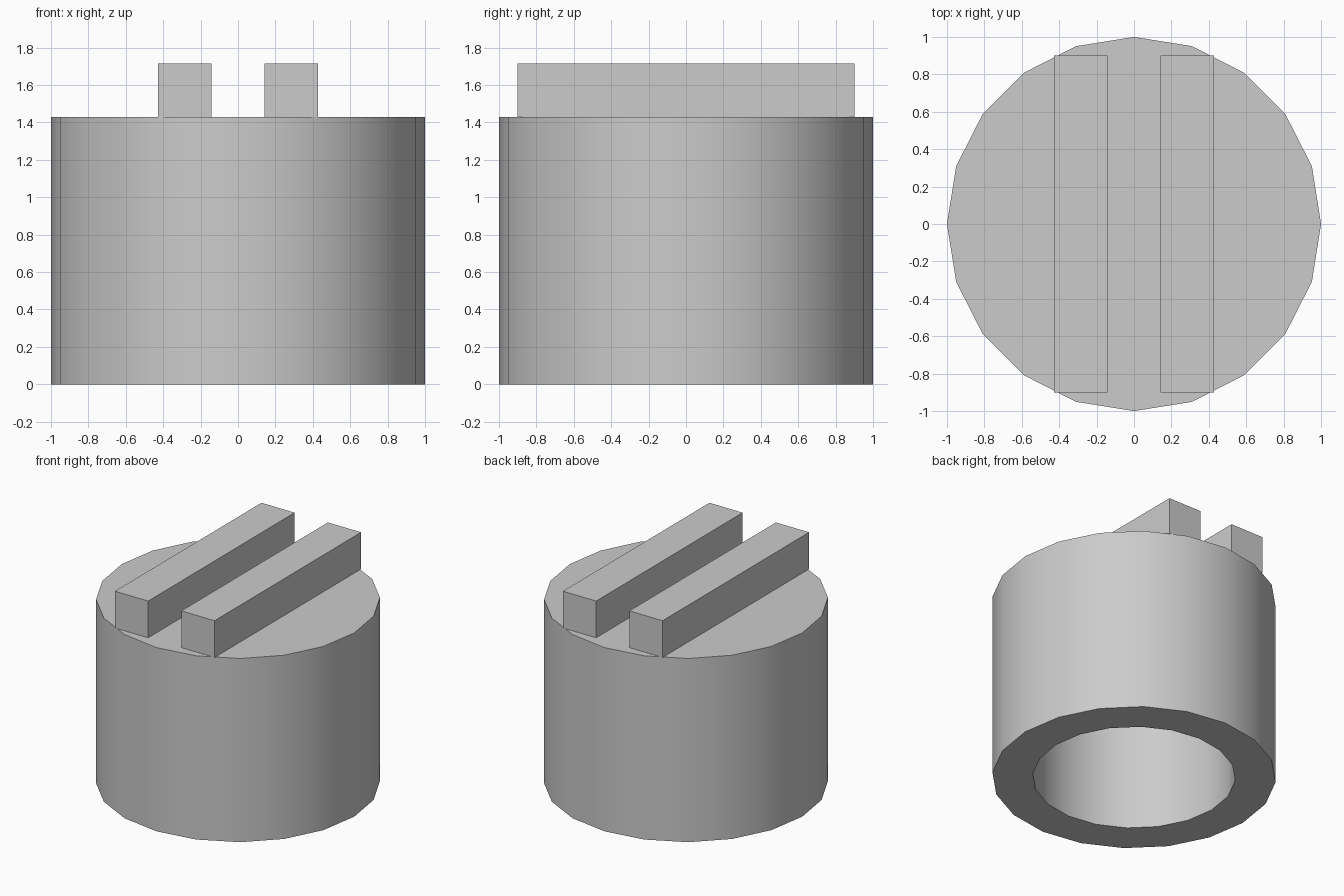
import bpy
import bmesh
from math import cos, sin, tau, radians

SIDES = 20
U = 1 / 7  # design unit: the body radius is seven units

old = bpy.data.objects.get("Cube")
if old:
    bpy.data.objects.remove(old, do_unlink=True)

grey = bpy.data.materials.new("light grey")
grey.use_nodes = True
colour = (0.6, 0.6, 0.6, 1)
grey.diffuse_color = colour
grey.node_tree.nodes["Principled BSDF"].inputs["Base Color"].default_value = colour


def add_object(name, bm):
    bmesh.ops.recalc_face_normals(bm, faces=bm.faces)
    mesh = bpy.data.meshes.new(name)
    bm.to_mesh(mesh)
    bm.free()
    mesh.materials.append(grey)
    obj = bpy.data.objects.new(name, mesh)
    bpy.context.collection.objects.link(obj)
    return obj


def lathe(name, profile):
    """Turn a (radius, height) profile around z and cap both ends."""
    bm = bmesh.new()
    rings = [[bm.verts.new((r * cos(tau * i / SIDES), r * sin(tau * i / SIDES), z))
              for i in range(SIDES)] for r, z in profile]
    for a, b in zip(rings, rings[1:]):
        for i in range(SIDES):
            j = (i + 1) % SIDES
            bm.faces.new((a[i], a[j], b[j], b[i]))
    bm.faces.new(rings[0])
    bm.faces.new(rings[-1])
    return add_object(name, bm)


def box(name, low, high):
    bm = bmesh.new()
    bmesh.ops.create_cube(bm, size=1)
    for v in bm.verts:
        v.co = [h if c > 0 else l for c, l, h in zip(v.co, low, high)]
    return add_object(name, bm)


# Cup-shaped body: closed top, round socket open at the bottom
body = lathe("body", [(7 * U, 10 * U), (7 * U, 0), (5 * U, 0), (5 * U, 8 * U)])
bpy.ops.object.select_all(action="DESELECT")
body.select_set(True)
bpy.context.view_layer.objects.active = body
bpy.ops.object.shade_smooth_by_angle(angle=radians(30))

# Two parallel rails across the top
for name, x in (("right_rail", -2 * U), ("left_rail", 2 * U)):
    box(name, (x - U, -0.9, 10 * U), (x + U, 0.9, 12 * U))
